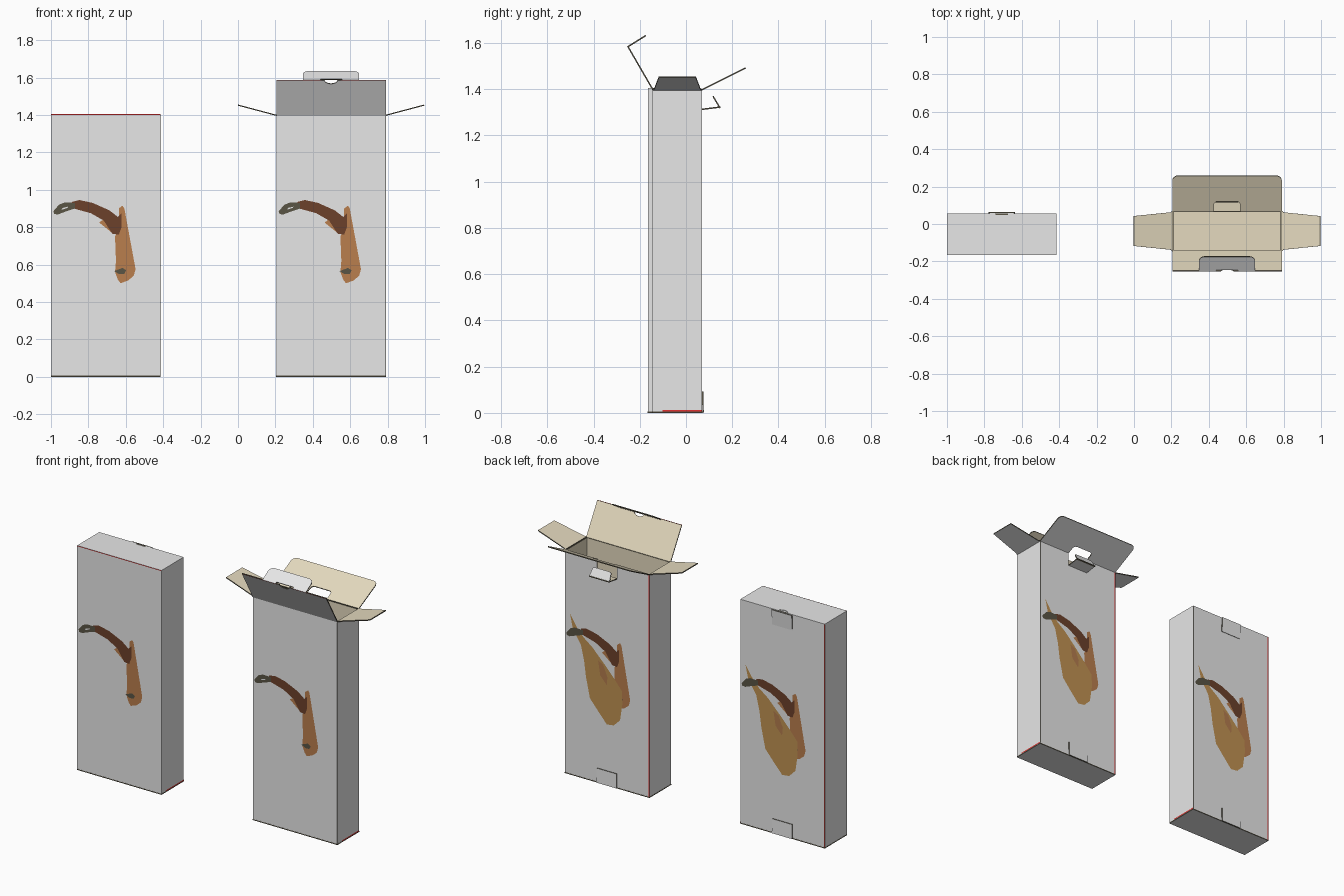
import bpy, bmesh, math
from mathutils import Vector as V

if "Cube" in bpy.data.objects:
    bpy.data.objects.remove(bpy.data.objects["Cube"])


def mat(name, r, g, b):
    m = bpy.data.materials.new(name)
    m.diffuse_color = (r, g, b, 1)
    m.use_nodes = True
    m.node_tree.nodes["Principled BSDF"].inputs["Base Color"].default_value = m.diffuse_color
    return m


GREY = mat("outer_grey", 0.8, 0.8, 0.8)
TAN = mat("inner_card_tan", 0.78, 0.7, 0.52)
PLANK = mat("plank_brown", 0.49, 0.21, 0.075)
ARM = mat("arm_dark_brown", 0.15, 0.053, 0.024)
IRON = mat("iron_olive", 0.1, 0.09, 0.06)
HAM = mat("ham_ochre", 0.53, 0.287, 0.085)
PATCH = mat("ham_patch_brown", 0.45, 0.2, 0.075)
RED = mat("crease_red", 0.75, 0.03, 0.03)

X, Y, Z = V((1, 0, 0)), V((0, 1, 0)), V((0, 0, 1))


def panel(name, pts, o, u, v, t=0.006, out=GREY, inn=TAN, edge=IRON):
    """Sheet in the plane (o, u, v); outer side is u x v, thickness goes inward (0 = single face)."""
    o, u, v = V(o), V(u).normalized(), V(v).normalized()
    n = u.cross(v)
    bm = bmesh.new()
    a = [bm.verts.new(o + u * x + v * y) for x, y in pts]
    face = bm.faces.new(a)
    if t:
        b = [bm.verts.new(o + u * x + v * y - n * t) for x, y in pts]
        bm.faces.new(b[::-1]).material_index = 1
        for i in range(len(a)):
            j = (i + 1) % len(a)
            bm.faces.new((a[i], b[i], b[j], a[j])).material_index = 2
        bmesh.ops.recalc_face_normals(bm, faces=bm.faces)
    else:
        face.normal_update()
        if face.normal.dot(n) < 0:
            face.normal_flip()
    me = bpy.data.meshes.new(name)
    bm.to_mesh(me)
    bm.free()
    for m in (out, inn, edge):
        me.materials.append(m)
    ob = bpy.data.objects.new(name, me)
    bpy.context.collection.objects.link(ob)
    return ob


def rect(w, h):
    return [(-w, 0), (w, 0), (w, h), (-w, h)]


def arc(cx, cy, rx, ry, a0, a1, n=5):
    return [(cx + rx * math.cos(math.radians(a0 + (a1 - a0) * i / n)),
             cy + ry * math.sin(math.radians(a0 + (a1 - a0) * i / n))) for i in range(n + 1)]


def top_round(w, h, r):
    return arc(w - r, h - r, r, r, 0, 90) + arc(-w + r, h - r, r, r, 90, 180)


def base_notch(w, h, r):
    """Notch in the lower edge, listed left to right."""
    return [(-w, 0)] + arc(-w + r, h - r, r, r, 180, 90, 3) + arc(w - r, h - r, r, r, 90, 0, 3) + [(w, 0)]


# Printed picture, drawn in box-face coordinates
PICTURE = [
    ("plank", PLANK, [(.05, .56), (.065, .52), (.08, .50), (.12, .515), (.15, .54), (.16, .575),
                      (.10, .90), (.09, .915), (.07, .90), (.07, .80), (.05, .75), (.055, .62)]),
    ("arm_highlight", PLANK, [(-.035, .825), (.04, .765), (.05, .79), (0, .85)]),
    ("arm", ARM, [(-.19, .905), (-.08, .875), (-.01, .835), (.035, .765), (.07, .76), (.085, .80),
                  (.085, .875), (.065, .855), (.02, .89), (-.07, .93), (-.14, .945), (-.18, .935)]),
]
KNOB = [("knob", IRON, [(.045, .565), (.07, .55), (.10, .55), (.11, .57), (.09, .582)])]
HOOK = [("hook", IRON, [(-.28, .885), (-.275, .87), (-.255, .868), (-.21, .885), (-.165, .90),
                        (-.165, .93), (-.22, .932), (-.25, .92)])]
SLIT = [("hook_gap", GREY, [(-.235, .893), (-.205, .903), (-.2, .91), (-.23, .903)])]
MEAT = [
    ("ham", HAM, [(-.255, 1.01), (-.235, .92), (-.179, .834), (-.158, .745), (-.144, .642),
                  (-.117, .517), (-.055, .445), (0, .384), (.048, .39), (.092, .434), (.108, .54),
                  (.105, .62), (.05, .685), (-.02, .76), (-.10, .84), (-.16, .885), (-.21, .94)]),
    ("ham_patch", PATCH, [(-.06, .77), (-.045, .68), (0, .63), (.005, .68), (-.025, .75)]),
]


def picture(side, o, u, n, parts):
    for i, (name, m, pts) in enumerate(parts):
        panel(f"{side}_{name}", pts, V(o) + n * 0.0007 * (i + 1), u, Z, 0, m, m)


W = 0.2925
E = 0.0008   # tiny inset that keeps sheet ends behind their neighbours


def carton(tag, cx, y0, y1, h, is_open):
    cy, d = (y0 + y1) / 2, (y1 - y0) / 2
    w = W - E
    back = rect(w, h)
    if is_open:  # hole left by the locking tab
        back = [(-w, 0), (w, 0), (w, h), (.07, h), (.07, 1.31), (-.07, 1.31), (-.07, h), (-w, h)]
    panel(tag + "_front_wall", rect(w, h), (cx, y0, E), X, Z)
    panel(tag + "_back_wall", back, (cx, y1, E), -X, Z, edge=IRON)
    panel(tag + "_right_wall", rect(d - E, h), (cx + W, cy, E), Y, Z)
    panel(tag + "_left_wall", rect(d - E, h), (cx - W, cy, E), -Y, Z)
    panel(tag + "_bottom", rect(W + E, 2 * (d + E)), (cx, y1 + E, 0), X, -Y)
    # tucked bottom tab, leaning out slightly
    panel(tag + "_bottom_tab", rect(.07, .09), (cx, y1 + .007, 0.002), -X, (0, -.002, .09), .006, GREY, GREY)
    # red crease lines on one back corner and low on the right side
    panel(tag + "_corner_crease", rect(.003, h), (cx - W + .003, y1 + .0007, 0), -X, Z, 0, RED, RED)
    panel(tag + "_side_crease", rect(d * .8, .006), (cx + W + .0012, cy + d * .2, .006), Y, Z, 0, RED, RED)
    picture(tag + "_front", (cx, y0, 0), X, -Y, PICTURE + KNOB + HOOK + SLIT)
    picture(tag + "_back", (cx, y1, 0), -X, Y, PICTURE + KNOB + MEAT + HOOK)


# Closed carton
CX, CY0, CY1, CH = -0.7075, -0.165, 0.055, 1.405
carton("closed", CX, CY0, CY1, CH - 2 * E, False)
depth = CY1 - CY0
panel("closed_top", [(-W, 0), (W, 0), (W, depth)] + arc(0, depth, .035, .022, 0, -180, 8) + [(-W, depth)],
      (CX, CY0, CH), X, Y, edge=GREY)
panel("closed_top_crease", rect(W, .004), (CX, CY0 - .0007, CH - .004), X, Z, 0, RED, RED)
panel("closed_tab_under_notch", rect(.065, .035), (CX, CY1 - .028, CH - .003), X, Y, .003, GREY, GREY)
panel("closed_locking_tab", rect(.07, .095), (CX, CY1 + .003, 1.308), -X, (0, .007, .095), .006, GREY, GREY)

# Open carton
OX, OY0, OY1, OH = 0.4975, -0.145, 0.07, 1.395
carton("open", OX, OY0, OY1, OH, True)
mid, half = (OY0 + OY1) / 2, (OY1 - OY0) / 2

# front lid flap with finger notch, and its folded tuck tab
up = V((0, -.11, .19))
L = up.length
panel("open_front_flap", [(-W, 0), (W, 0), (W, L)] + arc(0, L, .035, .022, 0, -180, 8) + [(-W, L)],
      (OX, OY0, OH), X, up)
for s in (-1, 1):
    panel("open_flap_crease", rect(.12, .003), (OX + s * .17, OY0 - .1105, OH + .188), X, up, 0, RED, RED)
panel("open_front_tuck_tab", [(-.15, 0)] + base_notch(.06, .012, .005) + [(.15, 0)] + top_round(.15, .094, .03),
      (OX, OY0 - .11, OH + .19), X, (0, .08, .05))

# back lid flap with the hole of the locking tab
panel("open_back_flap", [(-W, 0)] + base_notch(.07, .06, .02) + [(W, 0)] + top_round(W, .212, .03),
      (OX, OY1, OH), -X, (0, .19, .095))

# locking tab folded out of the back wall
panel("open_locking_tab", rect(.07, .081), (OX, OY1, 1.31), -X, (0, .08, .01))
panel("open_locking_tab_tip", [(-.07, 0), (.07, 0)] + top_round(.065, .06, .015),
      (OX, OY1 + .08, 1.32), -X, (0, -.03, .05))

# tapered side dust flaps
for s, side in ((-1, "left"), (1, "right")):
    panel(f"open_{side}_flap", [(-half, 0), (half, 0), (.1, .012), (.08, .214), (-.08, .214), (-.1, .012)],
          (OX + s * W, mid, OH), Y * s, (.207 * s, 0, .055))
